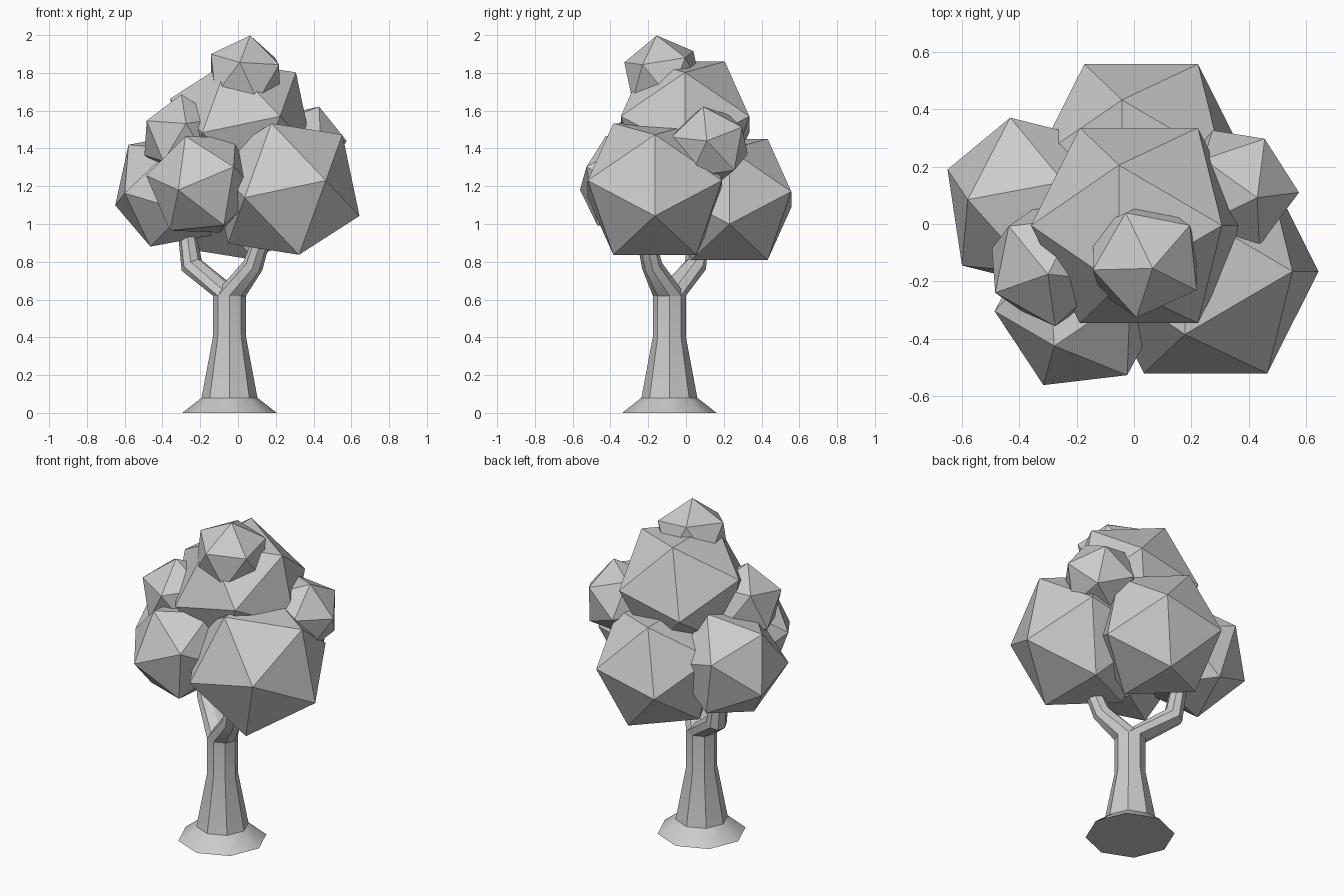
import bpy, bmesh
from math import cos, sin, tau
from mathutils import Vector, Matrix

if "Cube" in bpy.data.objects:
    bpy.data.objects.remove(bpy.data.objects["Cube"])

UP = Vector((0, 0, 1))


def finish(bm, name):
    bmesh.ops.recalc_face_normals(bm, faces=bm.faces)
    mesh = bpy.data.meshes.new(name)
    bm.to_mesh(mesh)
    bm.free()
    obj = bpy.data.objects.new(name, mesh)
    bpy.context.collection.objects.link(obj)
    return obj


def loft(name, rings, sides=8):
    """Skin octagonal rings given as (centre, radius, axis)."""
    bm = bmesh.new()
    loops = []
    for centre, radius, axis in rings:
        turn = UP.rotation_difference(Vector(axis))
        loops.append([bm.verts.new(Vector(centre) + turn @ Vector(
            (radius * cos(tau * i / sides), radius * sin(tau * i / sides), 0)))
            for i in range(sides)])
    for low, high in zip(loops, loops[1:]):
        for i in range(sides):
            j = (i + 1) % sides
            bm.faces.new((low[i], low[j], high[j], high[i]))
    bm.faces.new(loops[0])
    bm.faces.new(loops[-1])
    return finish(bm, name)


def leaf_clump(name, centre, radius, corner, neighbour):
    """Icosahedron with one corner and a neighbouring corner aimed as given."""
    z = Vector(corner).normalized()
    x = Vector(neighbour)
    x = (x - x.dot(z) * z).normalized()
    frame = Matrix((x, z.cross(x), z)).transposed().to_4x4()
    bm = bmesh.new()
    bmesh.ops.create_icosphere(bm, subdivisions=1, radius=radius,
                               matrix=Matrix.Translation(centre) @ frame)
    return finish(bm, name)


# Trunk with flared root
TX, TY = -0.045, -0.088
trunk = loft("trunk", [((TX, TY, z), r, UP) for z, r in
                       [(0, 0.25), (0.08, 0.148), (0.40, 0.088), (0.62, 0.0875)]])

# Two forking branches running into the crown
fork = ((TX, TY, 0.62), 0.0875, UP)
left_branch = loft("left_branch", [
    fork, ((-0.245, 0.05, 0.78), 0.06, (-0.5, 0.35, 0.9)),
    ((-0.28, 0.07, 1.02), 0.045, UP)])
right_branch = loft("right_branch", [
    fork, ((0.08, -0.18, 0.78), 0.055, (0.5, -0.3, 0.9)),
    ((0.15, -0.23, 1.0), 0.045, UP)])

for part in (trunk, left_branch, right_branch):
    bpy.ops.object.select_all(action='DESELECT')
    part.select_set(True)
    bpy.context.view_layer.objects.active = part
    bpy.ops.object.shade_smooth_by_angle()

# Crown: large clumps share one tilt, the rest are turned freely
TILT = ((0.933, 0, -0.337), (0.717, 0, 0.697))
leaf_clump("front_right_clump", (0.25, -0.165, 1.185), 0.418, *TILT)
leaf_clump("upper_clump", (0.017, -0.005, 1.527), 0.40, *TILT)
leaf_clump("back_clump", (0.025, 0.23, 1.13), 0.385, *TILT)
leaf_clump("left_clump", (-0.355, 0.073, 1.181), 0.328,
           (-0.225, 0.012, 0.239), (-0.295, 0.117, -0.081))
leaf_clump("front_left_clump", (-0.187, -0.289, 1.21), 0.303,
           (-0.128, -0.271, -0.03), (-0.093, -0.141, 0.25))
leaf_clump("small_left_clump", (-0.297, -0.141, 1.461), 0.228,
           (-0.003, -0.033, 0.219), (-0.183, -0.099, 0.099))
leaf_clump("small_right_clump", (0.355, 0.125, 1.415), 0.222,
           (0.22, -0.015, 0.025), (0.03, -0.03, 0.2))
leaf_clump("top_clump", (0.038, -0.122, 1.783), 0.219,
           (0.027, -0.033, 0.217), (-0.028, -0.208, 0.082))
